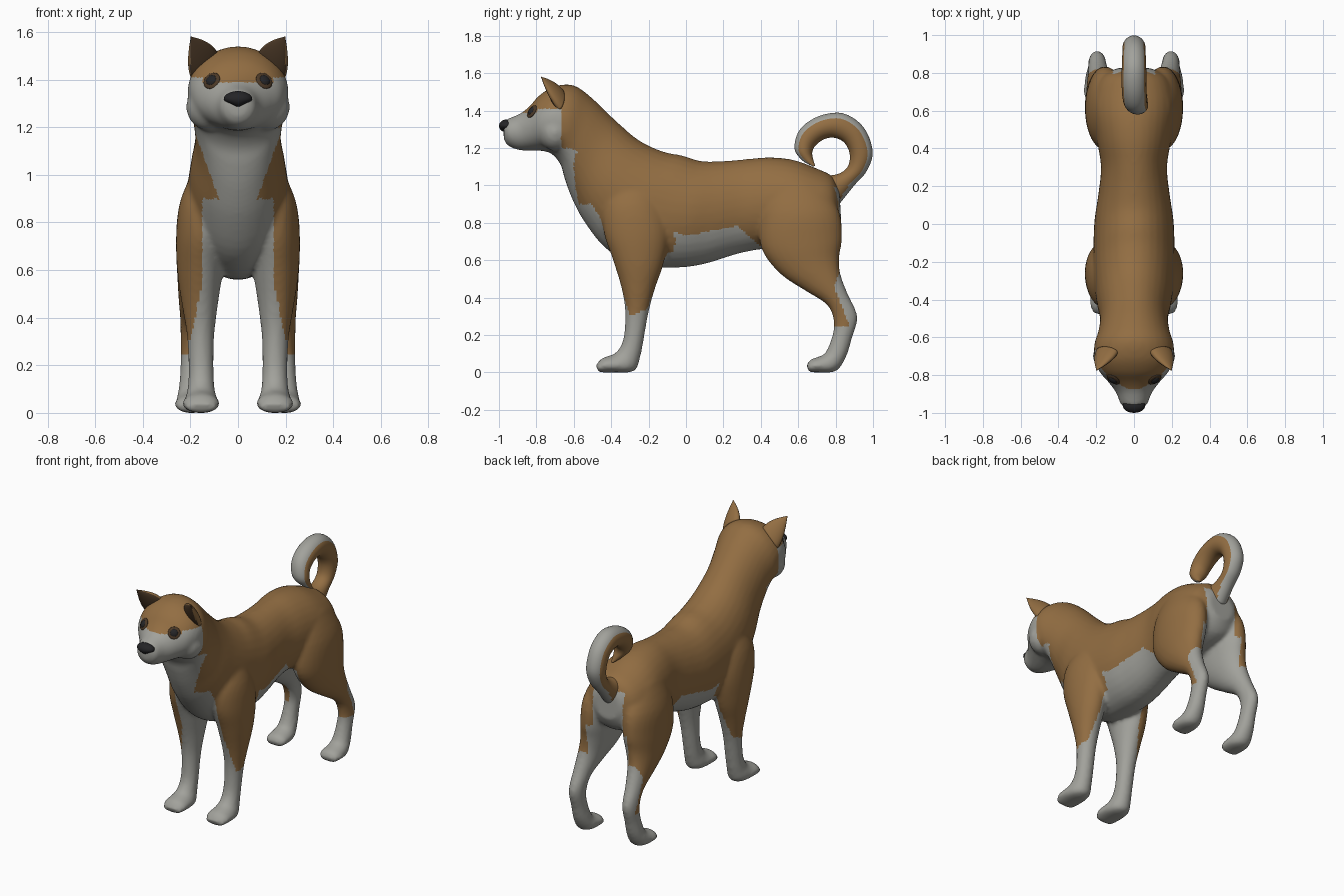
import bpy, bmesh, math
from mathutils import Vector, Matrix


def material(name, rgb):
    m = bpy.data.materials.new(name)
    m.diffuse_color = (*rgb, 1)
    return m


BROWN = material("tan_fur", (0.29, 0.155, 0.055))
PALE = material("pale_fur", (0.36, 0.36, 0.33))
DARK = material("dark_brown", (0.07, 0.04, 0.02))
BLACK = material("black", (0.018, 0.018, 0.02))


def section(ya, za, yb, zb, w, x=0.0):
    """Elliptical ring between two side-profile points, half width w, centred at x."""
    return (x, (ya + yb) / 2, (za + zb) / 2, w, 0, 0, 0, (yb - ya) / 2, (zb - za) / 2)


def loft(bm, rings, steps=4, sides=32):
    """Smooth skin through rings of (centre, axis u, axis v)."""
    n, path = len(rings), []
    for i in range(n - 1):
        p = [rings[max(0, min(n - 1, i + k))] for k in (-1, 0, 1, 2)]
        for s in range(steps):
            t = s / steps
            path.append([0.5 * (2 * b + (c - a) * t + (2 * a - 5 * b + 4 * c - d) * t * t
                                + (3 * b - a - 3 * c + d) * t ** 3) for a, b, c, d in zip(*p)])
    path.append(rings[-1])
    loops = []
    for r in path:
        c, u, v = Vector(r[0:3]), Vector(r[3:6]), Vector(r[6:9])
        pts = [c + u * math.cos(a) + v * math.sin(a)
               for a in (2 * math.pi * k / sides for k in range(sides))]
        loops.append([bm.verts.new((q.x, q.y, max(0, q.z))) for q in pts])
    for A, B in zip(loops, loops[1:]):
        for k in range(sides):
            j = (k + 1) % sides
            bm.faces.new((A[k], A[j], B[j], B[k]))
    bm.faces.new(loops[0])
    bm.faces.new(loops[-1])


def finish(bm, name, mats):
    bmesh.ops.recalc_face_normals(bm, faces=bm.faces[:])
    me = bpy.data.meshes.new(name)
    bm.to_mesh(me)
    bm.free()
    ob = bpy.data.objects.new(name, me)
    bpy.context.collection.objects.link(ob)
    for m in mats:
        me.materials.append(m)
    for p in me.polygons:
        p.use_smooth = True
    return ob


def ball(bm, matrix):
    bmesh.ops.create_uvsphere(bm, u_segments=24, v_segments=16, radius=1, matrix=matrix)


# Head, neck and trunk: under-line point, top-line point, half width
TRUNK = [
    (-0.975, 1.25, -0.975, 1.335, 0.035), (-0.955, 1.215, -0.955, 1.355, 0.07),
    (-0.90, 1.19, -0.885, 1.385, 0.095), (-0.83, 1.185, -0.835, 1.425, 0.14),
    (-0.78, 1.185, -0.78, 1.485, 0.185), (-0.72, 1.17, -0.70, 1.53, 0.21),
    (-0.67, 1.11, -0.60, 1.535, 0.21), (-0.65, 1.04, -0.50, 1.465, 0.19),
    (-0.61, 0.93, -0.38, 1.35, 0.18), (-0.54, 0.80, -0.25, 1.24, 0.20),
    (-0.42, 0.655, -0.12, 1.18, 0.215), (-0.25, 0.57, -0.02, 1.16, 0.215),
    (-0.05, 0.56, 0.08, 1.13, 0.21), (0.10, 0.58, 0.20, 1.13, 0.19),
    (0.28, 0.635, 0.32, 1.14, 0.175), (0.42, 0.66, 0.45, 1.15, 0.195),
    (0.56, 0.66, 0.58, 1.135, 0.215), (0.68, 0.68, 0.70, 1.09, 0.21),
    (0.78, 0.72, 0.78, 1.05, 0.17), (0.83, 0.80, 0.82, 0.98, 0.09)]
# Legs: front point, back point, half width, x centre
FORELEG = [
    (-0.36, 1.05, -0.18, 1.05, 0.05, 0.12), (-0.44, 0.90, -0.12, 0.90, 0.10, 0.14),
    (-0.44, 0.75, -0.09, 0.75, 0.105, 0.155), (-0.39, 0.60, -0.12, 0.58, 0.095, 0.16),
    (-0.345, 0.45, -0.165, 0.45, 0.075, 0.16), (-0.325, 0.32, -0.20, 0.32, 0.057, 0.157),
    (-0.335, 0.18, -0.225, 0.18, 0.053, 0.155), (-0.37, 0.11, -0.245, 0.08, 0.058, 0.155),
    (-0.41, 0.09, -0.28, 0.005, 0.072, 0.155), (-0.45, 0.075, -0.40, 0.0, 0.078, 0.155),
    (-0.482, 0.04, -0.468, 0.0, 0.058, 0.155)]
HINDLEG = [
    (0.45, 1.02, 0.74, 1.00, 0.07, 0.12), (0.40, 0.85, 0.82, 0.86, 0.105, 0.145),
    (0.40, 0.67, 0.835, 0.72, 0.105, 0.155), (0.50, 0.53, 0.82, 0.62, 0.09, 0.165),
    (0.64, 0.435, 0.825, 0.53, 0.07, 0.18), (0.755, 0.36, 0.865, 0.42, 0.053, 0.19),
    (0.79, 0.27, 0.917, 0.30, 0.046, 0.195), (0.78, 0.19, 0.887, 0.18, 0.047, 0.195),
    (0.745, 0.105, 0.855, 0.08, 0.056, 0.195), (0.71, 0.085, 0.80, 0.005, 0.067, 0.195),
    (0.665, 0.068, 0.70, 0.0, 0.07, 0.195), (0.645, 0.04, 0.655, 0.0, 0.052, 0.195)]

bm = bmesh.new()
loft(bm, [section(*s) for s in TRUNK])
for side in (1, -1):
    for leg in (FORELEG, HINDLEG):
        loft(bm, [section(*s[:5], side * s[5]) for s in leg])
    # cheek
    ball(bm, Matrix.LocRotScale((side * 0.118, -0.70, 1.285), None, (0.1, 0.09, 0.1)))
body = finish(bm, "body", [])

# Fuse the parts into one skin
rm = body.modifiers.new("fuse", 'REMESH')
rm.mode = 'VOXEL'
rm.voxel_size = 0.012
rm.use_smooth_shade = True
sm = body.modifiers.new("soften", 'SMOOTH')
sm.factor = 0.5
sm.iterations = 8
bpy.context.view_layer.objects.active = body
body.select_set(True)
bpy.ops.object.convert(target='MESH')
body.data.materials.clear()
for m in (BROWN, PALE):
    body.data.materials.append(m)


def is_pale(c, n):
    """Pale markings: face, throat, belly, inner legs, feet and under the tail."""
    x, y, z = abs(c.x), c.y, c.z
    if z > 1.2:
        return y < -0.668 and z < 1.39 + 0.02 * (x > 0.15)
    if y < -0.06:
        if z > 0.9:
            return y < -0.665 or (n.y < -0.1 and y < -0.4 and x < 0.08 + (z - 0.9) * 0.36)
        if z > 0.55:
            return x < 0.15 and (n.y < 0.2 or n.z < 0)
        return x < 0.15 + (0.55 - z) * 0.2 or z < 0.31 + 0.4 * max(0, y + 0.28)
    if y < 0.40:
        top = 0.73 + 0.2 * max(0, y) + 0.4 * max(0, -y)
        return z < min(top, 0.79 - (y - 0.27) * 0.9)
    if z > 0.72:
        return y > 0.76 and x < 0.11 and z < 0.99 and n.y > 0.2
    if z < 0.25 or x < 0.15 or (z < 0.5 and x < 0.18):
        return True
    return z < 0.55 and y > 0.79 + abs(z - 0.46) * 0.4


for p in body.data.polygons:
    p.use_smooth = True
    p.material_index = int(is_pale(p.center, p.normal))

# Curled tail: outer point, inner point, half width, x centre
TAIL = [
    (0.82, 0.90, 0.72, 1.05, 0.07, 0), (0.90, 1.00, 0.81, 1.06, 0.055, 0),
    (0.965, 1.075, 0.865, 1.10, 0.055, 0), (0.998, 1.18, 0.875, 1.17, 0.06, 0),
    (0.95, 1.31, 0.845, 1.23, 0.062, 0), (0.84, 1.385, 0.79, 1.255, 0.065, 0),
    (0.71, 1.37, 0.735, 1.245, 0.065, 0), (0.61, 1.30, 0.69, 1.21, 0.062, 0.005),
    (0.58, 1.20, 0.675, 1.175, 0.055, 0.02), (0.62, 1.135, 0.68, 1.14, 0.032, 0.04),
    (0.68, 1.10, 0.69, 1.105, 0.008, 0.06)]
bm = bmesh.new()
loft(bm, [section(*s) for s in TAIL], steps=5)
tail = finish(bm, "tail", [BROWN, PALE])
curl = Vector((0, 0.78, 1.17))
for p in tail.data.polygons:
    out = p.center - curl
    out.x = 0
    p.material_index = int(p.normal.dot(out.normalized()) > 0.55)

# Nose, narrowing to a point below
bm = bmesh.new()
ball(bm, Matrix.LocRotScale((0, -0.96, 1.318), None, (0.06, 0.04, 0.034)))
for v in bm.verts:
    v.co.x *= min(1, 0.35 + (v.co.z - 1.284) / 0.045)
finish(bm, "nose", [BLACK])

bpy.context.view_layer.update()
for side, label in ((1, "right"), (-1, "left")):
    # Ear: tapering blade leaning forward and outward, dark inside
    base, tip = Vector((side * 0.142, -0.675, 1.46)), Vector((side * 0.198, -0.775, 1.58))
    wide = Vector((side * 0.7, 0, -0.7)).normalized()
    front = wide.cross(tip - base).normalized() * side
    rings = []
    for t in (0, 0.2, 0.4, 0.6, 0.8, 0.93, 1.0):
        k = max(0.04, 1 - t ** 1.7)
        rings.append((*base.lerp(tip, t), *(wide * 0.078 * k), *(front * 0.034 * k)))
    bm = bmesh.new()
    loft(bm, rings, steps=3, sides=24)
    ear = finish(bm, label + "_ear", [BROWN, DARK])
    for p in ear.data.polygons:
        p.material_index = int(p.normal.dot(front) > 0.6)

    # Eye: dark lid rim with a black iris, set on the face surface
    hit, spot, nrm, _ = body.ray_cast(Vector((side * 0.11, -2, 1.395)), Vector((0, 1, 0)))
    if not hit:
        spot, nrm = Vector((side * 0.11, -0.81, 1.395)), Vector((side * 0.55, -0.8, 0.15))
    turn = nrm.to_track_quat('Z', 'Y')
    for part, radius, depth, mat in (("eye_rim", 0.038, 0.010, DARK), ("iris", 0.026, 0.017, BLACK)):
        bm = bmesh.new()
        ball(bm, Matrix.LocRotScale(spot, turn, (radius, radius, depth)))
        finish(bm, label + "_" + part, [mat])
